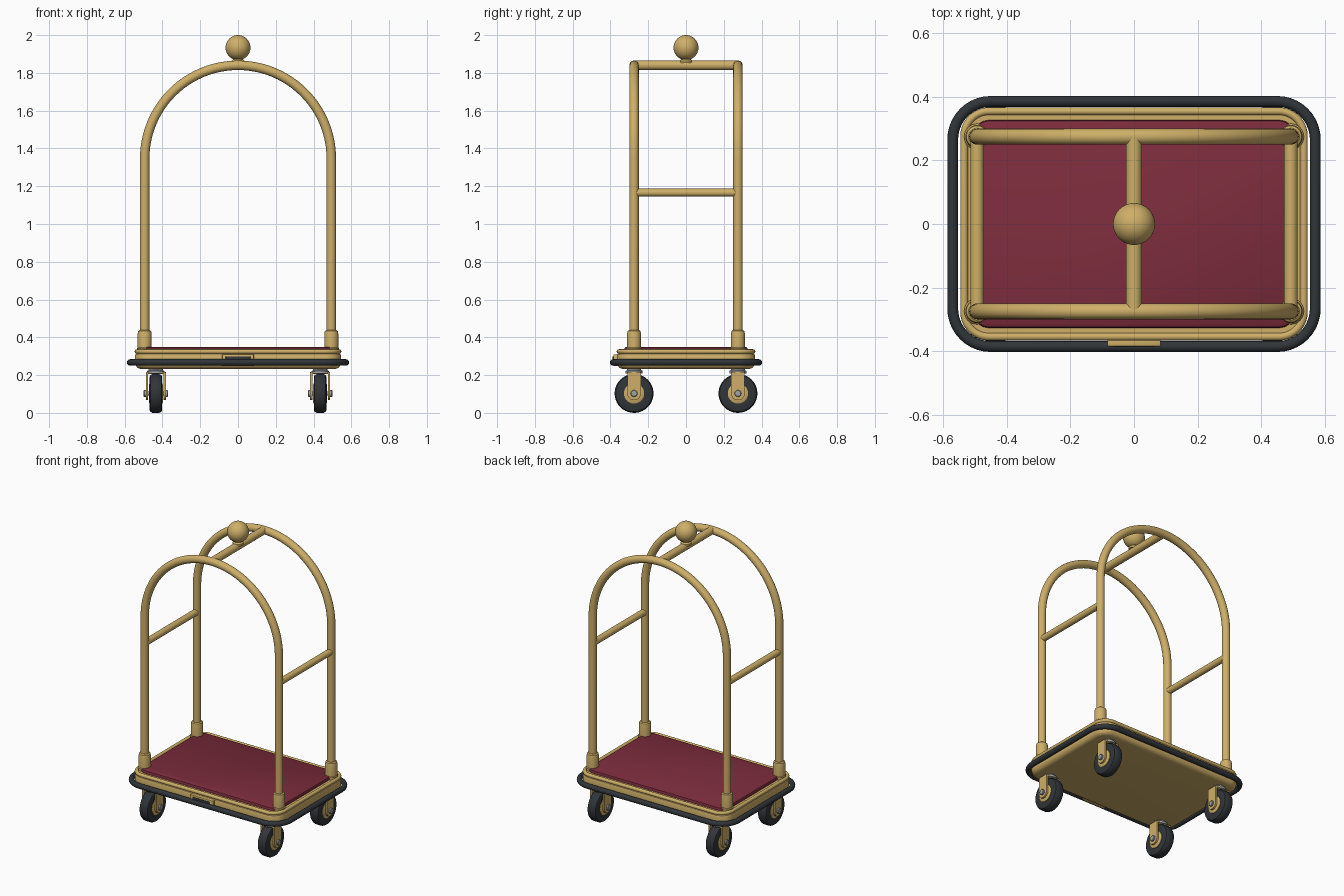
import bpy, bmesh, math
from mathutils import Matrix, Vector

if "Cube" in bpy.data.objects:
    bpy.data.objects.remove(bpy.data.objects["Cube"])


def material(name, col):
    m = bpy.data.materials.new(name)
    m.diffuse_color = (*col, 1)
    m.use_nodes = True
    m.node_tree.nodes["Principled BSDF"].inputs["Base Color"].default_value = m.diffuse_color
    return m


BRASS = material("brass", (0.62, 0.43, 0.14))
RUBBER = material("rubber", (0.03, 0.035, 0.04))
CARPET = material("carpet", (0.20, 0.025, 0.045))
STEEL = material("steel", (0.35, 0.37, 0.4))


def finish(name, bm, mat):
    bmesh.ops.recalc_face_normals(bm, faces=bm.faces)
    me = bpy.data.meshes.new(name)
    bm.to_mesh(me)
    bm.free()
    ob = bpy.data.objects.new(name, me)
    bpy.context.collection.objects.link(ob)
    me.materials.append(mat)
    bpy.ops.object.select_all(action='DESELECT')
    ob.select_set(True)
    bpy.context.view_layer.objects.active = ob
    bpy.ops.object.shade_smooth_by_angle(angle=math.radians(35))
    return ob


def loft(name, rings, mat, closed=False):
    """Skin a list of equal-length point rings; cap the ends unless closed."""
    bm = bmesh.new()
    vs = [[bm.verts.new(p) for p in ring] for ring in rings]
    n = len(vs[0])
    for i in range(len(vs) if closed else len(vs) - 1):
        a, b = vs[i], vs[(i + 1) % len(vs)]
        for j in range(n):
            k = (j + 1) % n
            bm.faces.new((a[j], a[k], b[k], b[j]))
    if not closed:
        bm.faces.new(vs[0])
        bm.faces.new(vs[-1])
    return finish(name, bm, mat)


def lathe(name, profile, mat, loc, axis='Z', n=32):
    """Revolve (radius, height) pairs about an axis."""
    rot = Matrix.Rotation(math.pi / 2, 3, 'Y') if axis == 'X' else Matrix.Identity(3)
    rings = [[rot @ Vector((r * math.cos(2 * math.pi * j / n),
                            r * math.sin(2 * math.pi * j / n), h)) + Vector(loc)
              for j in range(n)] for r, h in profile]
    return loft(name, rings, mat)


def tube(name, pts, r, mat, normal, closed=False, n=20):
    """Sweep a circle along a planar path; normal is the plane normal."""
    pts, nor, rings = [Vector(p) for p in pts], Vector(normal), []
    m = len(pts)
    for i, p in enumerate(pts):
        a = pts[i - 1] if (closed or i) else p
        b = pts[(i + 1) % m] if (closed or i < m - 1) else p
        side = (b - a).normalized().cross(nor)
        rings.append([p + r * (math.cos(t) * side + math.sin(t) * nor)
                      for t in (2 * math.pi * j / n for j in range(n))])
    return loft(name, rings, mat, closed)


def rounded_rect(hx, hy, r, z, seg=10):
    pts = []
    for q, (sx, sy) in enumerate(((1, 1), (-1, 1), (-1, -1), (1, -1))):
        for i in range(seg + 1):
            t = math.pi / 2 * (q + i / seg)
            pts.append((sx * (hx - r) + r * math.cos(t), sy * (hy - r) + r * math.sin(t), z))
    return pts


def slab(name, hx, hy, r, profile, mat):
    """Rounded slab from (inset, z) pairs."""
    return loft(name, [rounded_rect(hx - d, hy - d, r - d, z) for d, z in profile], mat)


def box(name, size, loc, mat, bevel=0.003):
    bm = bmesh.new()
    bmesh.ops.create_cube(bm, size=1, matrix=Matrix.Translation(loc) @ Matrix.Diagonal((*size, 1)))
    bmesh.ops.bevel(bm, geom=bm.edges[:], offset=bevel, segments=2, affect='EDGES', profile=0.5)
    return finish(name, bm, mat)


# Deck with rounded underside, rim tubes, carpet and bumper
arc = [(0.035 * (1 - math.sin(t)), 0.267 - 0.035 * math.cos(t))
       for t in (math.pi / 2 * i / 8 for i in range(9))]
slab("deck", 0.545, 0.365, 0.085,
     arc + [(0, 0.303), (0.003, 0.311), (0.012, 0.315), (0.014, 0.328)], BRASS)
tube("deck_rim", rounded_rect(0.535, 0.355, 0.078, 0.325), 0.012, BRASS, (0, 0, 1), True)
slab("carpet", 0.507, 0.327, 0.05,
     [(0, 0.32), (0, 0.338), (0.003, 0.345), (0.01, 0.349)], CARPET)
tube("bumper", rounded_rect(0.571, 0.386, 0.12, 0.267), 0.017, RUBBER, (0, 0, 1), True)

# Front plate with a dark inset panel
box("front_plate", (0.168, 0.026, 0.062), (0, -0.372, 0.279), BRASS)
box("front_plate_panel", (0.13, 0.006, 0.04), (0, -0.385, 0.279), RUBBER, 0.001)

# Arched frames
PX, PY, R = 0.494, 0.275, 0.025
for label, y in (("front", -PY), ("back", PY)):
    path = [(-PX, y, 0.32)]
    path += [(-PX * math.cos(t), y, 1.346 + PX * math.sin(t))
             for t in (math.pi * i / 48 for i in range(49))]
    path.append((PX, y, 0.32))
    tube(label + "_arch", path, R, BRASS, (0, 1, 0), n=24)

# Cross bars
tube("top_bar", [(0, -PY, 1.84), (0, PY, 1.84)], R, BRASS, (0, 0, 1), n=24)
for label, s in (("left", -1), ("right", 1)):
    tube(label + "_side_bar", [(s * PX, -PY, 1.166), (s * PX, PY, 1.166)], 0.021, BRASS, (0, 0, 1))

# Ball finial on its neck
lathe("finial_neck", [(0.034, 1.852), (0.034, 1.864), (0.026, 1.872), (0.024, 1.89)], BRASS, (0, 0, 0))
bm = bmesh.new()
bmesh.ops.create_uvsphere(bm, u_segments=40, v_segments=24, radius=0.066,
                          matrix=Matrix.Translation((0, 0, 1.934)))
finish("finial_ball", bm, BRASS)

# Corner sockets and casters
WX, WZ = 0.435, 0.103
for fb, sy in (("front", -1), ("back", 1)):
    for lr, sx in (("left", -1), ("right", 1)):
        tag = f"{fb}_{lr}_"
        x, y = sx * WX, sy * PY
        lathe(tag + "socket", [(0.041, 0.325), (0.041, 0.343), (0.037, 0.347), (0.037, 0.42),
                               (0.034, 0.433), (0.027, 0.438)], BRASS, (sx * PX, y, 0))
        # Wheel: tyre, hub and axle
        lathe(tag + "tyre", [(0.05, -0.03), (0.088, -0.033), (0.097, -0.029), (0.103, -0.018),
                             (0.103, 0.018), (0.097, 0.029), (0.088, 0.033), (0.05, 0.03)],
              RUBBER, (x, y, WZ), 'X', 40)
        lathe(tag + "hub", [(0.046, -0.037), (0.054, -0.033), (0.054, 0.033), (0.046, 0.037)],
              BRASS, (x, y, WZ), 'X')
        lathe(tag + "axle", [(0.015, -0.064), (0.018, -0.061), (0.018, -0.053), (0.01, -0.053),
                             (0.01, 0.053), (0.018, 0.053), (0.018, 0.061), (0.015, 0.064)],
              STEEL, (x, y, WZ), 'X', 20)
        # Fork: two round-ended plates under a crown
        for side, o in (("inner", -sx), ("outer", sx)):
            prof = [(0.036, 0.212)] + [(0.036 * math.cos(t), WZ - 0.036 * math.sin(t))
                                       for t in (math.pi * i / 16 for i in range(17))] + [(-0.036, 0.212)]
            loft(f"{tag}{side}_fork",
                 [[(x + o * 0.047 + d, y + a, b) for a, b in prof] for d in (-0.006, 0.006)], BRASS)
        box(tag + "fork_crown", (0.106, 0.072, 0.01), (x, y, 0.212), BRASS, 0.002)
        lathe(tag + "swivel", [(0.046, 0.208), (0.046, 0.222), (0.038, 0.226), (0.038, 0.24)],
              STEEL, (x, y, 0))
